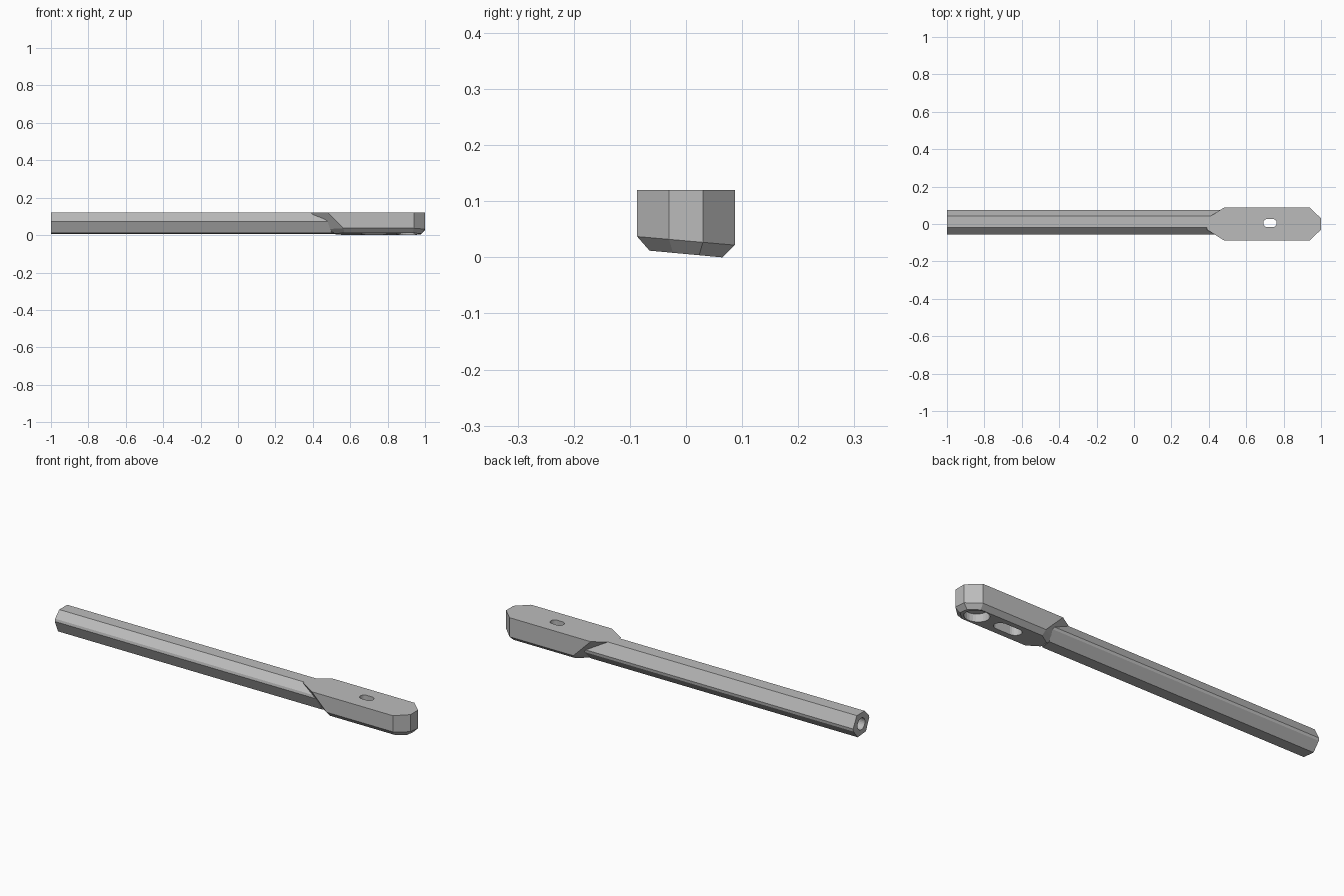
import bpy, bmesh
from math import cos, sin, pi

cube = bpy.data.objects.get("Cube")
if cube:
    bpy.data.objects.remove(cube, do_unlink=True)

steel = bpy.data.materials.new("grey_metal")
steel.use_nodes = True
GREY = (0.5, 0.5, 0.5, 1)
steel.diffuse_color = GREY
steel.node_tree.nodes["Principled BSDF"].inputs["Base Color"].default_value = GREY

TOP = 0.12


def loft(name, rings):
    """Closed solid skinned through rings of equal point count."""
    bm = bmesh.new()
    loops = [[bm.verts.new(p) for p in ring] for ring in rings]
    n = len(loops[0])
    for a, b in zip(loops, loops[1:]):
        for i in range(n):
            j = (i + 1) % n
            bm.faces.new((a[i], a[j], b[j], b[i]))
    bm.faces.new(loops[0])
    bm.faces.new(loops[-1])
    bmesh.ops.recalc_face_normals(bm, faces=bm.faces)
    mesh = bpy.data.meshes.new(name)
    bm.to_mesh(mesh)
    bm.free()
    obj = bpy.data.objects.new(name, mesh)
    bpy.context.collection.objects.link(obj)
    mesh.materials.append(steel)
    return obj


def cut(target, cutter):
    mod = target.modifiers.new(cutter.name, "BOOLEAN")
    mod.operation = "DIFFERENCE"
    mod.solver = "EXACT"
    mod.object = cutter
    cutter.hide_render = True
    cutter.hide_viewport = True


def slot_cutter(name, x, y, radius, half, z0, z1, sides=24):
    """Upright cylinder stretched along x into a slot."""
    outline = []
    for i in range(sides):
        a = 2 * pi * (i + 0.5) / sides
        shift = half if cos(a) > 0 else -half
        outline.append((x + shift + radius * cos(a), y + radius * sin(a)))
    return loft(name, [[(px, py, z) for px, py in outline] for z in (z0, z1)])


def back_face(y, z):
    """Sloping, chamfered back end of the head."""
    return 0.39 + max(0, abs(y) - 0.03) * 1.58 + (TOP - z)


# Head: chamfered plan, tilted underside with a bevelled rim
def head_ring(height, tilt, inset):
    half, nose = 0.087 - inset, 0.03 - inset * 0.3
    ring = []
    for y in (-nose, -half, half, nose):
        z = height - tilt * y
        tip = 1 - inset if abs(y) == nose else 0.94 - inset * 0.3
        ring.append((tip, y, z))
    for y in (nose, half, -half, -nose):
        z = height - tilt * y
        ring.append((back_face(y, z) + inset * 0.7, y, z))
    # order the outline: front edge, then back edge
    f, b = ring[:4], ring[4:]
    return [f[0], f[3], f[2], b[1], b[0], b[3], b[2], f[1]]


head = loft("head", [head_ring(TOP, 0, 0),
                     head_ring(0.0295, 0.088, 0),
                     head_ring(0.006, 0.092, 0.022)])
cut(head, slot_cutter("through_slot_cutter", 0.727, 0.005, 0.022, 0.014, -0.05, 0.2))
cut(head, slot_cutter("wide_slot_cutter", 0.727, 0.003, 0.034, 0.038, -0.05, 0.06))
cut(head, slot_cutter("round_recess_cutter", 0.905, 0.003, 0.058, 0, -0.05, 0.05))

# Handle: slightly turned six-sided bar with blunted side corners
profile = [(-0.02, TOP), (-0.054, 0.086), (-0.057, 0.073), (-0.03, 0.012),
           (0.036, 0.006), (0.072, 0.049), (0.074, 0.063), (0.044, TOP)]
handle = loft("handle", [[(-1, y, z) for y, z in profile],
                         [(back_face(y, z) + 0.003, y, z) for y, z in profile]])

# Bore in the free end of the handle
bore = loft("bore_cutter", [[(x, 0.008 + 0.03 * cos(2 * pi * i / 24),
                              0.064 + 0.03 * sin(2 * pi * i / 24)) for i in range(24)]
                            for x in (-1.1, -0.75)])
cut(handle, bore)
